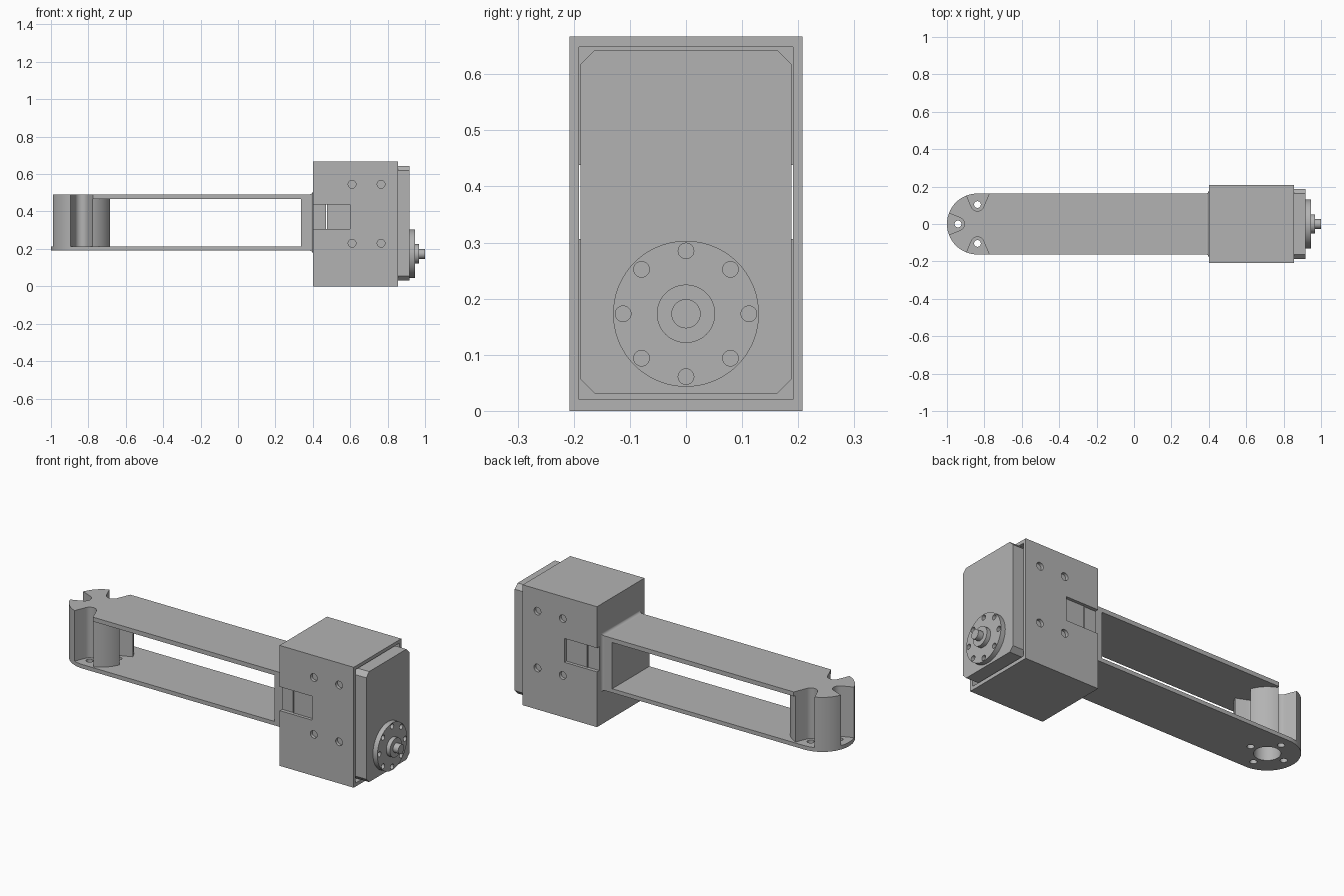
import bpy, bmesh
from math import sin, cos, pi, radians

if "Cube" in bpy.data.objects:
    bpy.data.objects.remove(bpy.data.objects["Cube"], do_unlink=True)

GREY = (0.45, 0.45, 0.45, 1)
mat = bpy.data.materials.new("plain grey")
mat.use_nodes = True
mat.diffuse_color = GREY
mat.node_tree.nodes["Principled BSDF"].inputs["Base Color"].default_value = GREY

# Maps (profile a, profile b, extrusion c) to x, y, z
AXES = {"x": lambda a, b, c: (c, a, b),
        "y": lambda a, b, c: (a, c, b),
        "z": lambda a, b, c: (a, b, c)}


def arc(cx, cy, r, start, end, n):
    return [(cx + r * cos(radians(start + (end - start) * i / n)),
             cy + r * sin(radians(start + (end - start) * i / n))) for i in range(n + 1)]


def circle(cx, cy, r, n=48):
    return arc(cx, cy, r, 0, 360, n)[:-1]


def rect(a0, a1, b0, b1):
    return [(a0, b0), (a1, b0), (a1, b1), (a0, b1)]


def build(name, solids):
    """One object from extruded profiles: (profile, low, high, axis)."""
    bm = bmesh.new()
    for pts, lo, hi, axis in solids:
        f = AXES[axis]
        ends = [[bm.verts.new(f(a, b, c)) for a, b in pts] for c in (lo, hi)]
        bm.faces.new(ends[0][::-1])
        bm.faces.new(ends[1])
        for i in range(len(pts)):
            j = (i + 1) % len(pts)
            bm.faces.new((ends[0][i], ends[0][j], ends[1][j], ends[1][i]))
    bmesh.ops.recalc_face_normals(bm, faces=bm.faces)
    return finish(name, bm)


def finish(name, bm):
    mesh = bpy.data.meshes.new(name)
    bm.to_mesh(mesh)
    bm.free()
    obj = bpy.data.objects.new(name, mesh)
    bpy.context.collection.objects.link(obj)
    mesh.materials.append(mat)
    return obj


def select(obj):
    bpy.ops.object.select_all(action="DESELECT")
    obj.select_set(True)
    bpy.context.view_layer.objects.active = obj


def cut(obj, solids):
    """Cut each group of solids out of the object."""
    cutter = build("cutter", solids)
    cutter.hide_render = True
    mod = obj.modifiers.new("cut", "BOOLEAN")
    mod.operation, mod.solver, mod.object = "DIFFERENCE", "EXACT", cutter
    select(obj)
    bpy.ops.object.modifier_apply(modifier=mod.name)
    bpy.data.objects.remove(cutter, do_unlink=True)


def smooth(obj):
    select(obj)
    bpy.ops.object.shade_smooth_by_angle(angle=radians(25))


# Main sizes
PIVOT, ARM_R = -0.837, 0.163
ARM_END, HOUSE_X0, HOUSE_X1 = 0.40, 0.40, 0.855
Z0, Z1, Z2, Z3 = 0.19, 0.212, 0.468, 0.492
BOLT_R, SLOT_R = 0.104, 0.035


def flared_slot(turn):
    """Screw slot: round at the inner end, widening towards the rim."""
    pts = arc(BOLT_R, 0, SLOT_R, 112.6, 247.4, 16) + [(0.2, -0.078), (0.2, 0.078)]
    c, s = cos(turn), sin(turn)
    return [(PIVOT + u * c - v * s, u * s + v * c) for u, v in pts]


# Arm plates and the end column between them
outline = arc(PIVOT, 0, ARM_R, 90, 270, 40) + [(ARM_END, -ARM_R), (ARM_END, ARM_R)]
turns = [pi / 2, pi, 3 * pi / 2, 0]

top_plate = build("arm_top_plate", [(outline, Z2, Z3, "z")])
cut(top_plate, [(flared_slot(t), Z2 - 0.1, Z3 + 0.1, "z") for t in turns[:3]])

bottom_plate = build("arm_bottom_plate", [(outline, Z0, Z1, "z")])
holes = [circle(PIVOT + BOLT_R * cos(t), BOLT_R * sin(t), 0.018, 24) for t in turns]
holes.append(circle(PIVOT, 0, 0.066))
cut(bottom_plate, [(h, Z0 - 0.1, Z1 + 0.1, "z") for h in holes])

column = build("arm_end_column", [(circle(PIVOT, 0, ARM_R, 80), Z1, Z2, "z")])
cut(column, [(flared_slot(t), Z1 - 0.1, Z2 + 0.1, "z") for t in turns])
cut(column, [(circle(PIVOT, 0, 0.066), Z1 - 0.1, Z2 - 0.005, "z")])

build("arm_base_wall", [(rect(-ARM_R, ARM_R, Z1, Z2), 0.338, ARM_END, "x")])

# Concave fillet where the arm meets the housing
bm = bmesh.new()
rings = []
for i in range(7):
    a = i / 6 * pi / 2
    x, grow = ARM_END - 0.016 * (1 - sin(a)), 0.016 * (1 - cos(a))
    ring = rect(-ARM_R - grow, ARM_R + grow, Z0 - grow, Z3 + grow)
    rings.append([bm.verts.new((x, y, z)) for y, z in ring])
for r, s in zip(rings, rings[1:]):
    for i in range(4):
        j = (i + 1) % 4
        bm.faces.new((r[i], r[j], s[j], s[i]))
bm.faces.new(rings[0])
bm.faces.new(rings[-1])
bmesh.ops.recalc_face_normals(bm, faces=bm.faces)
fillet = finish("arm_base_fillet", bm)

# Housing shell, open at the output end
W, H = 0.208, 0.667
housing = build("housing", [(rect(-W, W, 0, H), HOUSE_X0, HOUSE_X1, "x")])
cut(housing, [(rect(-0.191, 0.191, 0.02, 0.648), 0.47, 0.95, "x")])
sides = [(-W - 0.05, -W + 0.02), (W - 0.02, W + 0.05)]
cut(housing, [(circle(x, z, 0.021, 24), lo, hi, "y")
              for lo, hi in sides for x in (0.61, 0.765) for z in (0.23, 0.545)])
cut(housing, [(rect(HOUSE_X0 - 0.05, 0.6, 0.306, 0.438), lo, hi, "y") for lo, hi in sides])

# Motor body with clipped corners
Y, B, T, C = 0.188, 0.031, 0.643, 0.025
body = [(-Y + C, B), (Y - C, B), (Y, B + C), (Y, T - C),
        (Y - C, T), (-Y + C, T), (-Y, T - C), (-Y, B + C)]
build("motor_body", [(body, 0.476, 0.918, "x")])

# Output disc, hub and shaft
AXLE = 0.173
disc = build("output_disc", [(circle(0, AXLE, 0.13, 72), 0.918, 0.945, "x")])
cut(disc, [(circle(0.112 * cos(i * pi / 4), AXLE + 0.112 * sin(i * pi / 4), 0.014, 20),
            0.925, 1.0, "x") for i in range(8)])
hub = build("output_hub", [(circle(0, AXLE, 0.052), 0.945, 0.968, "x")])
shaft = build("output_shaft", [(circle(0, AXLE, 0.026, 32), 0.968, 1.0, "x")])

for part in (top_plate, bottom_plate, column, fillet, housing, disc, hub, shaft):
    smooth(part)
